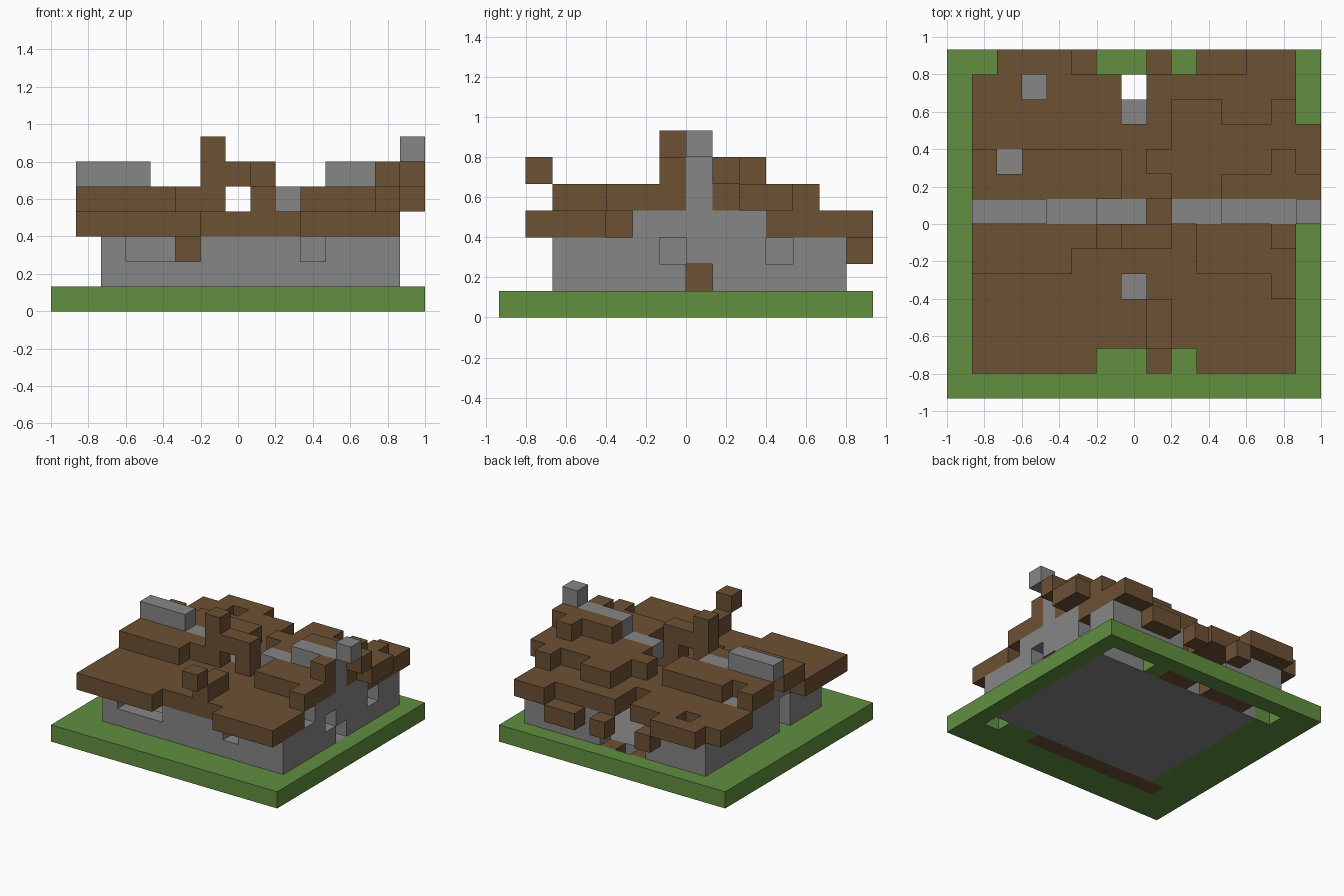
import bpy, bmesh, math
from mathutils import Vector

cube = bpy.data.objects.get("Cube")
if cube:
    bpy.data.objects.remove(cube, do_unlink=True)

S = 2 / 15                      # block size
cells = {}                      # grid cell -> part name


def material(name, rgb):
    m = bpy.data.materials.new(name)
    m.use_nodes = True
    m.diffuse_color = (*rgb, 1)
    m.node_tree.nodes["Principled BSDF"].inputs["Base Color"].default_value = (*rgb, 1)
    return m


GREEN = material("grass green", (0.119, 0.275, 0.051))
BROWN = material("timber brown", (0.153, 0.082, 0.034))
GREY = material("stone grey", (0.238, 0.238, 0.238))


def span(v):
    return range(v[0], v[1] + 1) if isinstance(v, tuple) else (v,)


def block(i, j, k):
    return [(a, b, c) for a in span(i) for b in span(j) for c in span(k)]


def fill(part, i, j, k):
    for c in block(i, j, k):
        cells[c] = part


def clear(i, j, k):
    for c in block(i, j, k):
        cells.pop(c, None)


# Ground with a recess below the house, partly lined with timber
fill("lawn", (0, 14), (0, 13), 0)
fill("foundation_beams", (2, 10), 2, 0)
fill("foundation_beams", (4, 9), 12, 0)
fill("stone_floor", (3, 13), (3, 11), 0)
for i, j in ((7, 12), ((11, 13), 12), ((2, 3), 12), (13, 2)):
    clear(i, j, 0)

# Stone walls and gables
for i in (2, 13):
    fill("walls", i, (2, 12), (1, 2))
    fill("walls", i, (5, 9), 3)
    fill("walls", i, 7, (4, 5))
for j in (2, 12):
    fill("walls", (2, 13), j, (1, 2))

# Broken doors and windows
clear((3, 5), 2, 2)
clear(10, 2, 2)
clear((6, 8), 12, (1, 2))
clear(5, 12, 2)
clear(13, 7, 1)
clear(13, 6, 2)
clear(13, 10, 2)
clear(2, 5, (1, 2))

# Front roof slope, in two steps
fill("front_roof", (1, 13), (1, 4), 3)
fill("front_roof", (5, 9), (5, 6), 3)
fill("front_roof", (1, 4), (5, 6), 4)
fill("front_roof", 5, 6, 4)
fill("front_roof", (10, 13), (5, 6), 4)
fill("front_roof", 13, 4, 4)
fill("front_roof", 13, 6, 5)
fill("front_roof", 8, (2, 3), 4)
clear((6, 9), 1, 3)
clear(7, 4, 3)
clear(13, 4, 3)

# Back roof slope with a ragged eave
fill("back_roof", (1, 13), (10, 12), 3)
fill("back_roof", (5, 8), (8, 9), 3)
fill("back_roof", (1, 6), (8, 9), 4)
fill("back_roof", 8, 9, 4)
fill("back_roof", (9, 13), (8, 10), 4)
fill("back_roof", (9, 10), 11, 4)
fill("back_roof", 13, 11, 4)
fill("back_roof", (11, 13), 8, 5)
fill("back_roof", 13, 9, 5)
fill("back_roof", 14, (9, 10), 4)
fill("back_roof", 14, 8, 5)
fill("back_roof", (2, 4), 13, 3)
fill("back_roof", (12, 13), 13, 3)
for i in (5, 8, 10, 11):
    fill("back_roof", i, 13, 2)
clear(3, 12, 3)
clear(7, (11, 12), 3)
clear(2, 9, 4)
fill("walls", 2, 9, 3)

# Stone ridge, collapsed in the middle
fill("ridge", (1, 3), 7, 5)
fill("ridge", (4, 5), 7, 4)
fill("ridge", (6, 7), 7, 3)
fill("ridge", (9, 10), 7, 4)
fill("ridge", (11, 13), 7, 5)
fill("ridge_end_stone", 14, 7, 6)

# Dormer frame and loose timber
fill("dormer_frame", 6, 6, (4, 6))
fill("dormer_frame", 7, 6, 5)
fill("dormer_frame", 8, 6, (4, 5))
fill("loose_timber", 8, 1, 5)
fill("fallen_timber", 8, 7, 1)

COLOURS = {
    "lawn": GREEN, "stone_floor": GREY, "walls": GREY, "ridge": GREY,
    "ridge_end_stone": GREY,
}
DIRECTIONS = [Vector(s * (a == n) for a in range(3)) for n in range(3) for s in (-1, 1)]


def build(part):
    """Mesh the exposed sides of one part's blocks and join flat areas."""
    bm = bmesh.new()
    for c in [c for c, p in cells.items() if p == part]:
        centre = Vector(c) + Vector((0.5, 0.5, 0.5))
        for d in DIRECTIONS:
            if tuple(int(v) for v in Vector(c) + d) in cells:
                continue
            u = Vector((d.y, d.z, d.x))
            w = d.cross(u)
            corners = [centre + (d + u * a + w * b) / 2
                       for a, b in ((-1, -1), (1, -1), (1, 1), (-1, 1))]
            bm.faces.new([bm.verts.new((p - Vector((7.5, 7, 0))) * S) for p in corners])
    bmesh.ops.remove_doubles(bm, verts=bm.verts, dist=S / 100)
    bmesh.ops.dissolve_limit(bm, angle_limit=math.radians(1),
                             verts=bm.verts, edges=bm.edges)
    mesh = bpy.data.meshes.new(part)
    bm.to_mesh(mesh)
    bm.free()
    mesh.materials.append(COLOURS.get(part, BROWN))
    bpy.context.collection.objects.link(bpy.data.objects.new(part, mesh))


for part in sorted(set(cells.values())):
    build(part)
